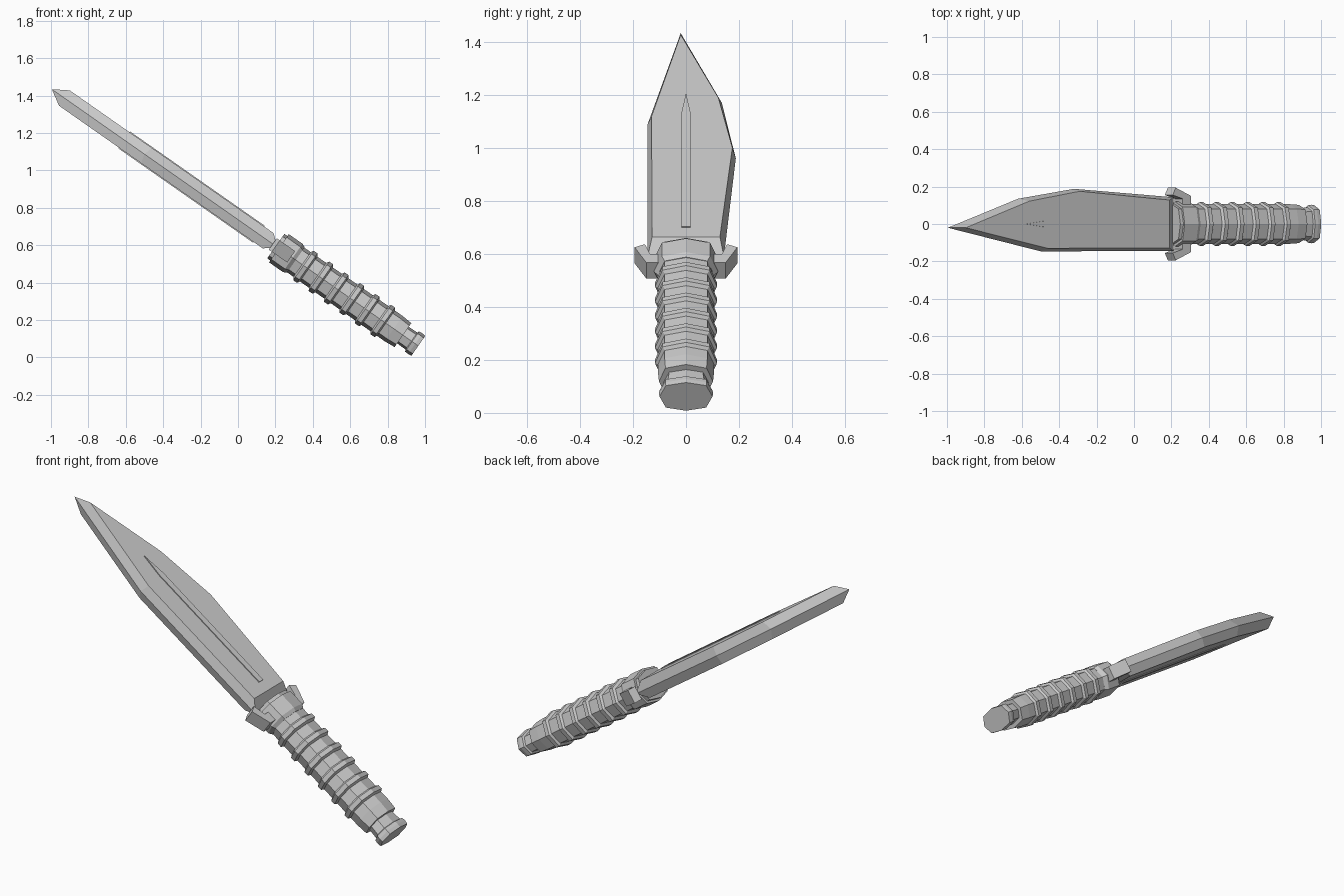
import bpy, bmesh, math
from mathutils import Vector

if "Cube" in bpy.data.objects:
    bpy.data.objects.remove(bpy.data.objects["Cube"])

# Knife frame: u runs pommel -> tip, v is sideways (y), w is blade thickness
ANG = math.radians(35)
ORIGIN = Vector((0.964, 0, 0.0615))
U = Vector((-math.cos(ANG), 0, math.sin(ANG)))
V = Vector((0, 1, 0))
W = Vector((math.sin(ANG), 0, math.cos(ANG)))


def place(u, v, w):
    return ORIGIN + U * u + V * v + W * w


def loft(name, rings):
    """Skin a list of equal-length rings of (u, v, w) points and cap both ends."""
    bm = bmesh.new()
    loops = [[bm.verts.new(place(*p)) for p in ring] for ring in rings]
    n = len(loops[0])
    for a, b in zip(loops, loops[1:]):
        for i in range(n):
            j = (i + 1) % n
            bm.faces.new((a[i], a[j], b[j], b[i]))
    bm.faces.new(loops[0])
    bm.faces.new(loops[-1])
    bmesh.ops.recalc_face_normals(bm, faces=bm.faces)
    mesh = bpy.data.meshes.new(name)
    bm.to_mesh(mesh)
    bm.free()
    ob = bpy.data.objects.new(name, mesh)
    bpy.context.collection.objects.link(ob)
    return ob


# Eight-sided grip section (fractions of half width and half thickness)
SECTION = [(0, 1), (0.76, 0.78), (1, 0), (0.76, -0.78),
           (0, -1), (-0.76, -0.78), (-1, 0), (-0.76, 0.78)]


def turned(name, stations):
    return loft(name, [[(u, sv * a, sw * b) for a, b in SECTION]
                       for u, sv, sw in stations])


def plate(name, outline, w0, w1):
    return loft(name, [[(u, v, w) for u, v in outline] for w in (w0, w1)])


# Blade: sharp outline at mid thickness, smaller flats above and below
edge = [(2.392, -0.02), (1.934, 0.135), (1.568, 0.188), (0.92, 0.143),
        (0.92, -0.145), (1.787, -0.146)]
flat = [(2.31, -0.02), (1.896, 0.122), (1.566, 0.175), (0.98, 0.128),
        (0.98, -0.128), (1.774, -0.13)]
loft("blade", [[(u, v, w) for u, v in pts]
               for pts, w in ((flat, -0.05), (edge, 0), (flat, 0.05))])

# Thin raised strip along each blade flat
strip = [(1.04, -0.017), (1.79, -0.017), (1.92, 0), (1.79, 0.017), (1.04, 0.017)]
for side, label in ((1, "upper"), (-1, "lower")):
    plate("blade_strip_" + label, strip, side * 0.045, side * 0.055)

# Grip with six ribs and a collar
turned("grip", [(0.10, 0.102, 0.078), (0.16, 0.106, 0.083), (0.93, 0.106, 0.08)])
for i in range(6):
    c = 0.232 + i * 0.101
    turned(f"grip_rib_{i + 1}", [(c - 0.022, 0.104, 0.081), (c - 0.012, 0.117, 0.096),
                                 (c + 0.012, 0.117, 0.096), (c + 0.022, 0.104, 0.081)])
turned("collar", [(0.80, 0.106, 0.083), (0.82, 0.12, 0.092), (0.91, 0.12, 0.092)])

# Guard prongs, mirrored across the blade
prong = [(0.83, 0.08), (0.83, 0.15), (0.93, 0.194), (0.95, 0.155),
         (0.885, 0.135), (0.885, 0.08)]
for side, label in ((1, "back"), (-1, "front")):
    plate("guard_prong_" + label, [(u, side * v) for u, v in prong], -0.037, 0.037)

# Pommel: flaring neck and end flange
turned("pommel", [(0.13, 0.08, 0.054), (0.045, 0.09, 0.055), (0.04, 0.10, 0.066),
                  (0.02, 0.103, 0.067), (0.0, 0.10, 0.065)])
